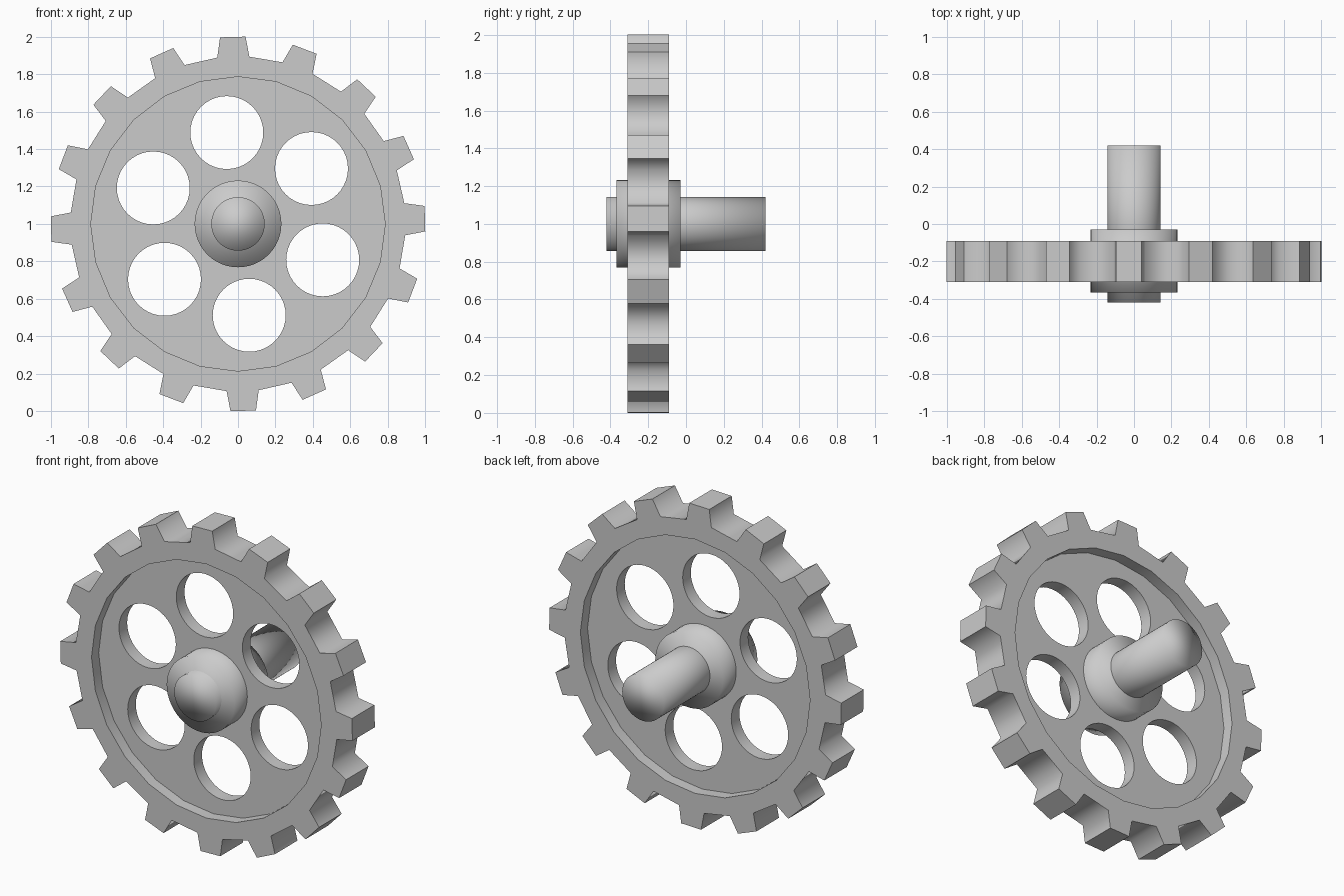
import bpy, bmesh
from math import cos, sin, radians, pi

if "Cube" in bpy.data.objects:
    bpy.data.objects.remove(bpy.data.objects["Cube"])

GEAR_Y = -0.2   # middle plane of the gear


def polar(r, deg, cx=0.0, cy=0.0):
    return (cx + r * cos(radians(deg)), cy + r * sin(radians(deg)))


def circle(r, n, cx=0.0, cy=0.0):
    return [polar(r, 90 + 360 * i / n, cx, cy) for i in range(n)]


def plate(name, loops, thickness):
    """Flat filled plate from closed loops (inner loops become holes)."""
    cu = bpy.data.curves.new(name, 'CURVE')
    cu.dimensions = '2D'
    cu.fill_mode = 'BOTH'
    cu.extrude = thickness / 2
    for pts in loops:
        sp = cu.splines.new('POLY')
        sp.points.add(len(pts) - 1)
        for p, (x, y) in zip(sp.points, pts):
            p.co = (x, y, 0, 1)
        sp.use_cyclic_u = True
    ob = bpy.data.objects.new(name, cu)
    bpy.context.collection.objects.link(ob)
    ob.location = (0, GEAR_Y, 1)
    ob.rotation_euler = (pi / 2, 0, 0)
    bpy.ops.object.select_all(action='DESELECT')
    ob.select_set(True)
    bpy.context.view_layer.objects.active = ob
    bpy.ops.object.convert(target='MESH')
    ob = bpy.context.view_layer.objects.active
    bm = bmesh.new()
    bm.from_mesh(ob.data)
    bmesh.ops.remove_doubles(bm, verts=bm.verts, dist=1e-4)
    bmesh.ops.recalc_face_normals(bm, faces=bm.faces)
    bm.to_mesh(ob.data)
    bm.free()
    bpy.ops.object.shade_smooth_by_angle(angle=radians(75))
    return ob


def rod(name, r, y0, y1):
    """Fully smooth-shaded cylinder along y."""
    bpy.ops.mesh.primitive_cylinder_add(
        vertices=48, radius=r, depth=y1 - y0,
        location=(0, (y0 + y1) / 2, 1), rotation=(pi / 2, 0, 0))
    ob = bpy.context.object
    ob.name = name
    bpy.ops.object.shade_smooth()
    return ob


# Toothed rim: 16 tapered teeth
outline = []
for i in range(16):
    a = 91.6 + i * 22.5
    outline += [polar(0.896, a - 5.5), polar(1.002, a - 3.9),
                polar(1.002, a + 3.9), polar(0.896, a + 5.5)]
plate("toothed_rim", [outline, circle(0.787, 24)], 0.22)

# Thin recessed web with six round holes
holes = [circle(0.195, 40, *polar(0.492, 97 + 60 * i)) for i in range(6)]
plate("web", [circle(0.79, 24)] + holes, 0.08)

# Hub and axle
rod("hub", 0.232, -0.367, -0.03)
rod("axle", 0.143, -0.42, 0.42)
